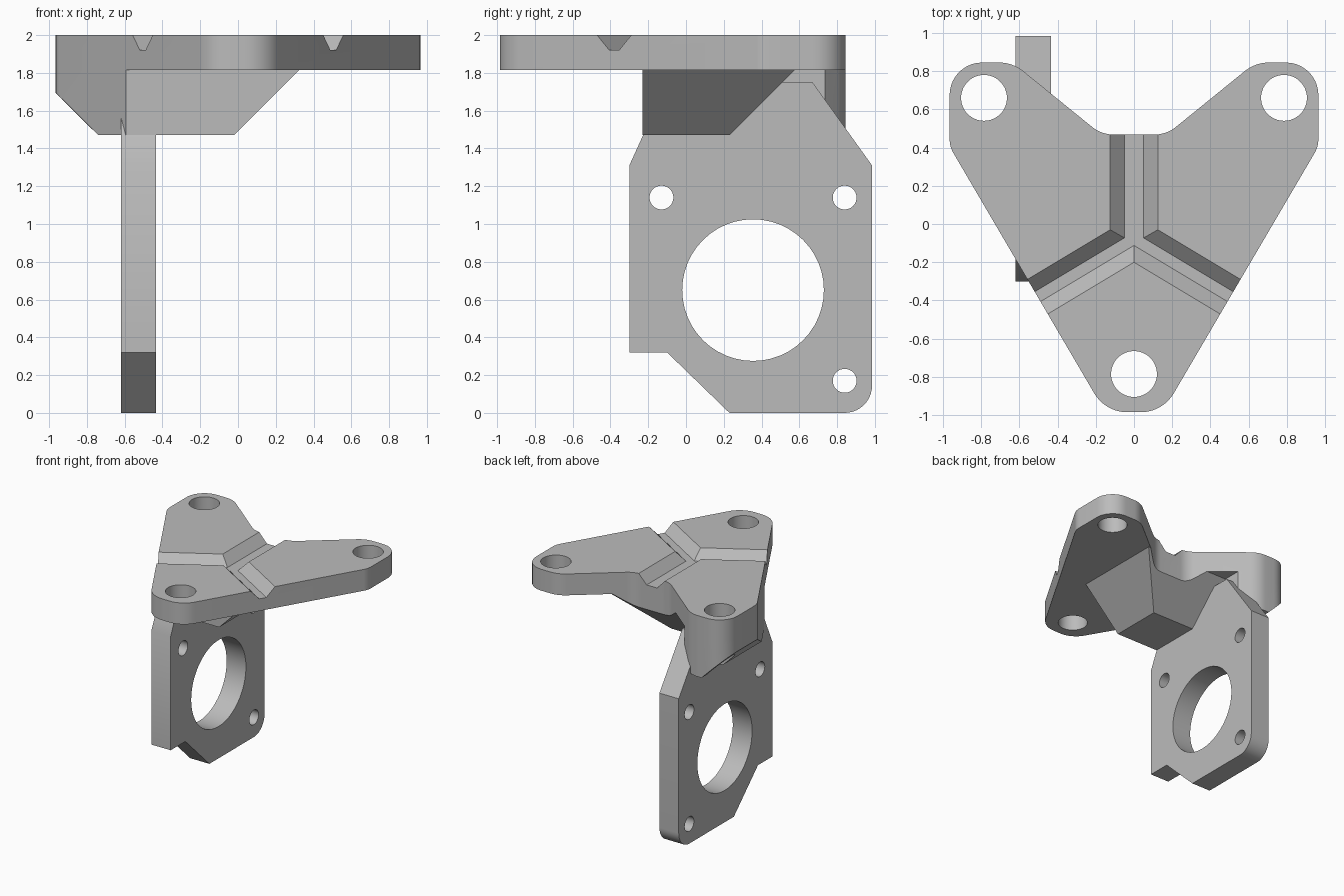
import bpy, bmesh
from math import cos, sin, pi, tan
from mathutils import Vector

cube = bpy.data.objects.get("Cube")
if cube:
    bpy.data.objects.remove(cube)

grey = bpy.data.materials.new("plain grey")
grey.use_nodes = True
grey.diffuse_color = (0.5, 0.5, 0.5, 1)
grey.node_tree.nodes["Principled BSDF"].inputs["Base Color"].default_value = (0.5, 0.5, 0.5, 1)


def rounded(corners, steps=10):
    """Closed 2D outline from (x, y, radius) corners."""
    out = []
    for i, (x, y, r) in enumerate(corners):
        p = Vector((x, y))
        if r == 0:
            out.append(p)
            continue
        a = (Vector(corners[i - 1][:2]) - p).normalized()
        b = (Vector(corners[(i + 1) % len(corners)][:2]) - p).normalized()
        half = a.angle(b) / 2
        centre = p + (a + b).normalized() * (r / sin(half))
        start = p + a * (r / tan(half)) - centre
        end = p + b * (r / tan(half)) - centre
        turn = start.angle_signed(end)
        for k in range(steps + 1):
            t = -turn * k / steps
            out.append(centre + Vector((start.x * cos(t) - start.y * sin(t),
                                        start.x * sin(t) + start.y * cos(t))))
    return out


def loft(name, sections, planes=()):
    """Solid through matching 3D sections, trimmed by (point, outward normal) planes."""
    bm = bmesh.new()
    rings = [[bm.verts.new(p) for p in s] for s in sections]
    bm.faces.new(rings[0])
    bm.faces.new(rings[-1])
    for lo, hi in zip(rings, rings[1:]):
        for i in range(len(lo)):
            bm.faces.new((lo[i - 1], lo[i], hi[i], hi[i - 1]))
    for co, no in planes:
        cut = bmesh.ops.bisect_plane(bm, geom=bm.verts[:] + bm.edges[:] + bm.faces[:], dist=1e-5,
                                     plane_co=co, plane_no=no, clear_outer=True)
        edges = [e for e in cut["geom_cut"] if isinstance(e, bmesh.types.BMEdge)]
        bmesh.ops.edgeloop_fill(bm, edges=edges)
    bmesh.ops.recalc_face_normals(bm, faces=bm.faces[:])
    mesh = bpy.data.meshes.new(name)
    bm.to_mesh(mesh)
    bm.free()
    mesh.materials.append(grey)
    obj = bpy.data.objects.new(name, mesh)
    bpy.context.collection.objects.link(obj)
    return obj


def prism_z(name, outline, z0, z1, planes=()):
    return loft(name, [[(p[0], p[1], z) for p in outline] for z in (z0, z1)], planes)


def prism_x(name, outline, x0, x1):
    return loft(name, [[(x, p[0], p[1]) for p in outline] for x in (x0, x1)])


def circle(x, y, r, n=48):
    return [(x + r * cos(2 * pi * i / n), y + r * sin(2 * pi * i / n)) for i in range(n)]


def combine(target, tool, operation):
    mod = target.modifiers.new("combine", "BOOLEAN")
    mod.operation, mod.solver, mod.object = operation, "EXACT", tool
    bpy.context.view_layer.update()
    result = target.evaluated_get(bpy.context.evaluated_depsgraph_get())
    mesh = bpy.data.meshes.new_from_object(result)
    target.modifiers.clear()
    target.data = mesh
    bpy.data.objects.remove(tool)


# Three-armed top plate outline
half = [(0.15, -0.985, 0.2), (0.965, 0.405, 0.15), (0.965, 0.845, 0.17),
        (0.635, 0.845, 0.2), (0.17, 0.468, 0.18)]
outline = rounded(half + [(-x, y, r) for x, y, r in reversed(half)])
top, under, low = 2.0, 1.815, 1.47
hub = prism_z("three_arm_bracket", outline, under, top)

# Thick block beneath, sloped towards the right arm and the back
block = prism_z("under_block", outline, low, under, [
    ((0, -0.23, 0), (0, -1, 0)), ((-0.5, 0, 0), (-1, 0, 0)),
    ((-0.02, 0, low), (1, 0, -1)), ((0, 0.23, low), (0, 1, -1))])
# Deep end of the arm behind the motor plate
lobe = prism_z("deep_arm", outline, low, under, [
    ((0, -0.23, 0), (0, -1, 0)), ((-0.5, 0, 0), (1, 0, 0)),
    ((-0.74, 0, low), (-1, 0, -1))])

# Upright mounting plate
plate = prism_x("mounting_plate", rounded([
    (-0.3, 0.32, 0), (-0.1, 0.32, 0), (0.23, 0, 0), (0.985, 0, 0.145), (0.985, 1.31, 0),
    (0.67, 1.75, 0), (-0.1, 1.75, 0), (-0.3, 1.31, 0)]), -0.62, -0.435)
for y, z, r in [(0.355, 0.65, 0.375), (-0.13, 1.14, 0.063), (0.84, 1.14, 0.063), (0.84, 0.17, 0.063)]:
    combine(plate, prism_x("plate_hole", circle(y, z, r), -1, 0), "DIFFERENCE")

for part in (block, lobe, plate):
    combine(hub, part, "UNION")

# Bolt holes at the arm ends
for x, y in [(-0.785, 0.66), (0.785, 0.66), (0, -0.785)]:
    combine(hub, prism_z("arm_hole", circle(x, y, 0.12), 1.2, 2.2), "DIFFERENCE")


# Tapered grooves meeting at the middle
def groove_section(wide, narrow, depth=0.08):
    rise = 0.05
    w = wide + (wide - narrow) * rise / depth
    return [(-w, top + rise), (w, top + rise), (narrow, top - depth), (-narrow, top - depth)]


mid = -0.0775
chevron = loft("chevron_groove", [
    [(x, mid - abs(x) * 0.6 + s, z) for s, z in groove_section(0.1225, 0.035)] for x in (-1, 0, 1)])
straight = loft("straight_groove", [
    [(s, y, z) for s, z in groove_section(0.125, 0.05)] for y in (mid, 1)])
for tool in (chevron, straight):
    combine(hub, tool, "DIFFERENCE")

# Smooth the rounded walls, keep the edges crisp
bpy.ops.object.select_all(action="DESELECT")
hub.select_set(True)
bpy.context.view_layer.objects.active = hub
bpy.ops.object.shade_smooth_by_angle(angle=0.5)
